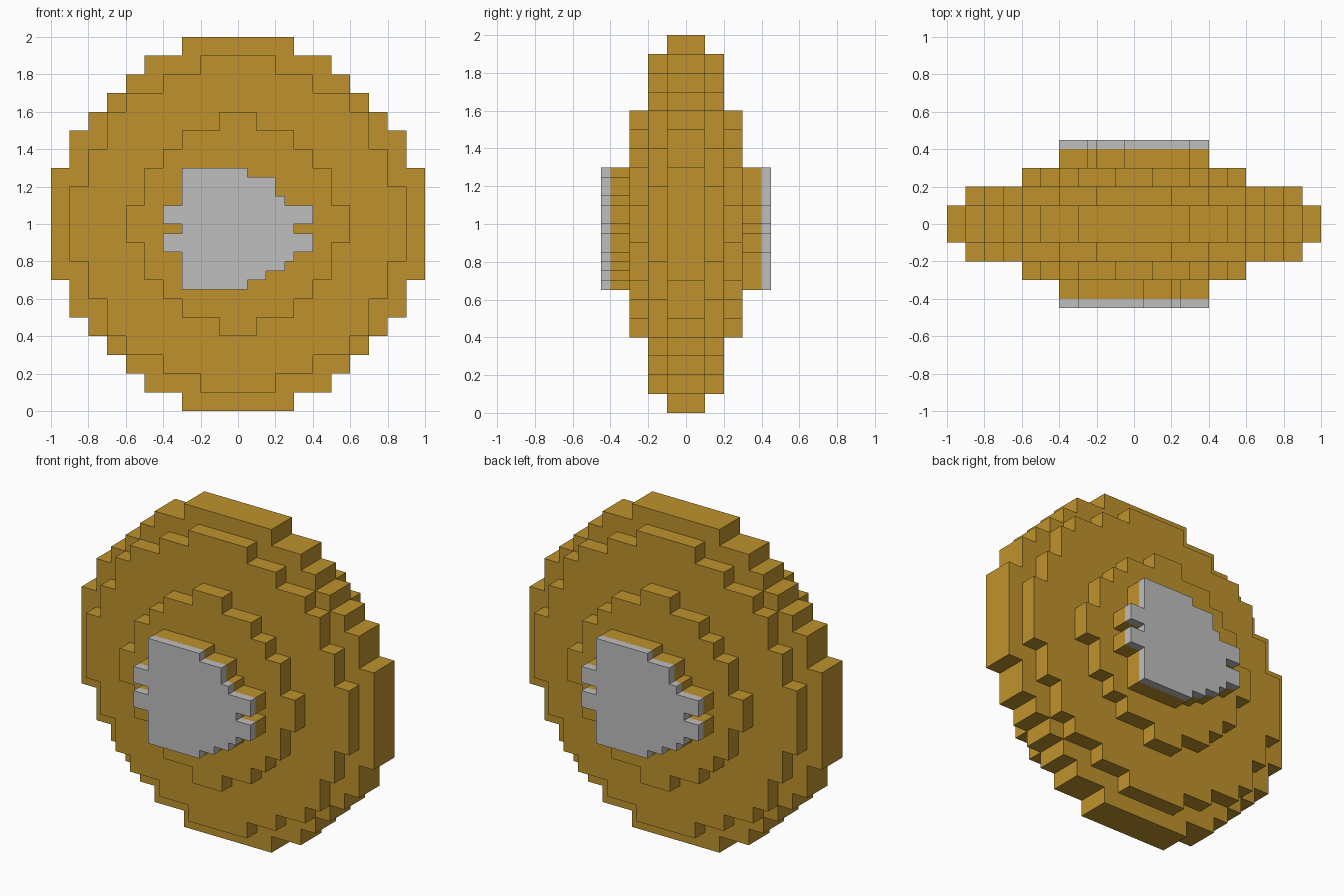
import bpy, bmesh

cube = bpy.data.objects.get("Cube")
if cube:
    bpy.data.objects.remove(cube, do_unlink=True)


def make_material(name, colour):
    mat = bpy.data.materials.new(name)
    mat.use_nodes = True
    mat.diffuse_color = colour
    mat.node_tree.nodes["Principled BSDF"].inputs["Base Color"].default_value = colour
    return mat


gold = make_material("gold", (0.52, 0.29, 0.027, 1))
silver = make_material("silver", (0.52, 0.52, 0.52, 1))


def outline(rows):
    """Stepped outline from rows of (top z, bottom z, left x, right x), listed downwards."""
    right = [(r[3], z) for r in rows for z in r[:2]]
    left = [(r[2], z) for r in reversed(rows) for z in (r[1], r[0])]
    points = []
    for p in right + left:
        if not points or points[-1] != p:
            points.append(p)
    return points


def slab(name, rows, y0, y1, mat, turned=False):
    """Extrude a stepped outline from y0 to y1; turned spins it half round z."""
    s = -1 if turned else 1
    bm = bmesh.new()
    face = bm.faces.new([bm.verts.new((s * x, s * y0, z)) for x, z in outline(rows)])
    ext = bmesh.ops.extrude_face_region(bm, geom=[face])
    verts = [g for g in ext["geom"] if isinstance(g, bmesh.types.BMVert)]
    bmesh.ops.translate(bm, verts=verts, vec=(0, s * (y1 - y0), 0))
    bmesh.ops.recalc_face_normals(bm, faces=bm.faces)
    mesh = bpy.data.meshes.new(name)
    bm.to_mesh(mesh)
    bm.free()
    mesh.materials.append(mat)
    obj = bpy.data.objects.new(name, mesh)
    bpy.context.collection.objects.link(obj)
    return obj


def disc_rows(steps):
    """Mirror (top z, half width) steps about the disc centre at z = 1."""
    tops = [t for t, _ in steps]
    bounds = tops + [round(2 - t, 3) for t in reversed(tops)]
    widths = [w for _, w in steps]
    widths += widths[-2::-1]
    return [(bounds[i], bounds[i + 1], -w, w) for i, w in enumerate(widths)]


# Coin body: three stepped discs, narrower and thicker towards the middle
discs = {
    "coin_rim": (0.1, [(2.0, 0.3), (1.9, 0.5), (1.8, 0.6), (1.7, 0.7),
                       (1.6, 0.8), (1.5, 0.9), (1.3, 1.0)]),
    "coin_face": (0.2, [(1.9, 0.2), (1.8, 0.4), (1.7, 0.6), (1.6, 0.7),
                        (1.4, 0.8), (1.2, 0.9)]),
    "coin_centre": (0.3, [(1.6, 0.1), (1.5, 0.3), (1.4, 0.4), (1.3, 0.5), (1.1, 0.6)]),
}
for name, (depth, steps) in discs.items():
    slab(name, disc_rows(steps), -depth, depth, gold)

# Plain stepped plaque on a gold base, on both sides
plaque = [
    (1.3, 1.25, -0.3, 0.05), (1.25, 1.15, -0.3, 0.2), (1.15, 1.1, -0.3, 0.25),
    (1.1, 1.0, -0.4, 0.4), (1.0, 0.95, -0.3, 0.3), (0.95, 0.85, -0.4, 0.4),
    (0.85, 0.8, -0.3, 0.3), (0.8, 0.75, -0.3, 0.25), (0.75, 0.7, -0.3, 0.15),
    (0.7, 0.65, -0.3, 0.05),
]
for side, turned in (("front", False), ("back", True)):
    slab(side + "_plaque_base", plaque, -0.3, -0.4, gold, turned)
    slab(side + "_plaque", plaque, -0.4, -0.45, silver, turned)
